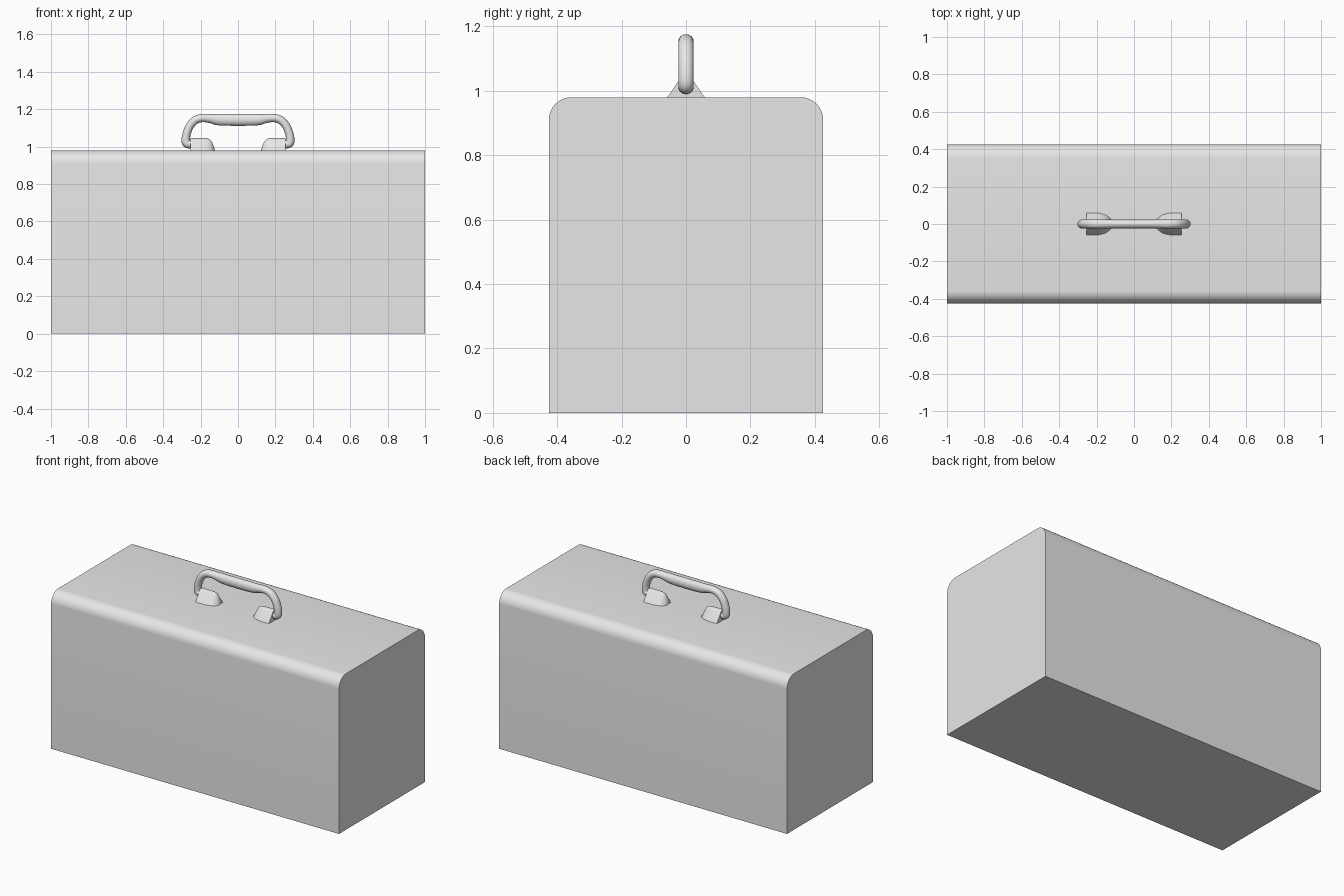
import bpy, bmesh, math
from mathutils import Vector

old = bpy.data.objects.get("Cube")
if old:
    bpy.data.objects.remove(old, do_unlink=True)

grey = bpy.data.materials.new("plain grey")
grey.use_nodes = True
grey.diffuse_color = (0.8, 0.8, 0.8, 1)
grey.node_tree.nodes["Principled BSDF"].inputs["Base Color"].default_value = (0.8, 0.8, 0.8, 1)


def loft(name, rings, angle=35):
    """Skin a list of equal closed rings and cap both ends."""
    bm = bmesh.new()
    loops = [[bm.verts.new(p) for p in ring] for ring in rings]
    n = len(loops[0])
    for a, b in zip(loops, loops[1:]):
        for i in range(n):
            j = (i + 1) % n
            bm.faces.new((a[i], a[j], b[j], b[i]))
    bm.faces.new(loops[0][::-1])
    bm.faces.new(loops[-1])
    bmesh.ops.recalc_face_normals(bm, faces=bm.faces)
    mesh = bpy.data.meshes.new(name)
    bm.to_mesh(mesh)
    bm.free()
    obj = bpy.data.objects.new(name, mesh)
    bpy.context.collection.objects.link(obj)
    mesh.materials.append(grey)
    bpy.ops.object.select_all(action='DESELECT')
    obj.select_set(True)
    bpy.context.view_layer.objects.active = obj
    bpy.ops.object.shade_smooth_by_angle(angle=math.radians(angle))
    return obj


def catmull(pts, steps=4):
    """Smooth path through the points."""
    pts = [Vector(p) for p in pts]
    ext = [pts[0]] + pts + [pts[-1]]
    out = []
    for a, b, c, d in zip(ext, ext[1:], ext[2:], ext[3:]):
        for s in range(steps):
            t = s / steps
            out.append(0.5 * (2 * b + (c - a) * t + (2 * a - 5 * b + 4 * c - d) * t ** 2
                              + (3 * b - a - 3 * c + d) * t ** 3))
    return out + [pts[-1]]


# Case: square-ended body with the two long top edges rounded
W, H, R = 0.426, 0.98, 0.07
profile = [(-W, 0), (W, 0)]
for start, cy in ((0, W - R), (90, R - W)):
    for k in range(9):
        a = math.radians(start + k * 90 / 8)
        profile.append((cy + R * math.cos(a), H - R + R * math.sin(a)))
loft("case", [[(x, y, z) for y, z in profile] for x in (-1, 1)])

# Handle: tube swept along a bowed path, thicker in the middle of the grip
half = [(0.20, 1.012, 0.022), (0.25, 1.012, 0.022), (0.274, 1.018, 0.024),
        (0.279, 1.04, 0.023), (0.274, 1.07, 0.022), (0.258, 1.11, 0.022),
        (0.228, 1.142, 0.022), (0.19, 1.153, 0.022), (0.145, 1.15, 0.025),
        (0.09, 1.144, 0.031)]
path = catmull(half + [(-x, z, r) for x, z, r in reversed(half)])
rings = []
for i, p in enumerate(path):
    d = path[min(i + 1, len(path) - 1)] - path[max(i - 1, 0)]
    normal = Vector((d.y, -d.x)).normalized()
    ring = []
    for k in range(16):
        a = math.tau * k / 16
        off = normal * p.z * math.cos(a)
        ring.append((p.x + off.x, 0.024 * math.sin(a), p.y + off.y))
    rings.append(ring)
loft("handle", rings, 60)

# Mounts: wedge lugs that taper off toward the middle (distance, half width, height)
sections = [(0.255, 0.058, 0.066), (0.19, 0.058, 0.066), (0.165, 0.053, 0.065),
            (0.15, 0.047, 0.059), (0.138, 0.039, 0.043), (0.13, 0.032, 0.022),
            (0.123, 0.026, 0.001)]
for side, sign in (("left", 1), ("right", -1)):
    rings = []
    for x, w, h in sections:
        outline = [(-w, 0), (w, 0)]
        for k in range(7):
            a = math.radians(30 + k * 20)
            outline.append((w * 0.4 * math.cos(a), h * (0.66 + 0.34 * math.sin(a))))
        rings.append([(sign * x, y, H + z) for y, z in outline])
    loft(side + "_handle_mount", rings)
